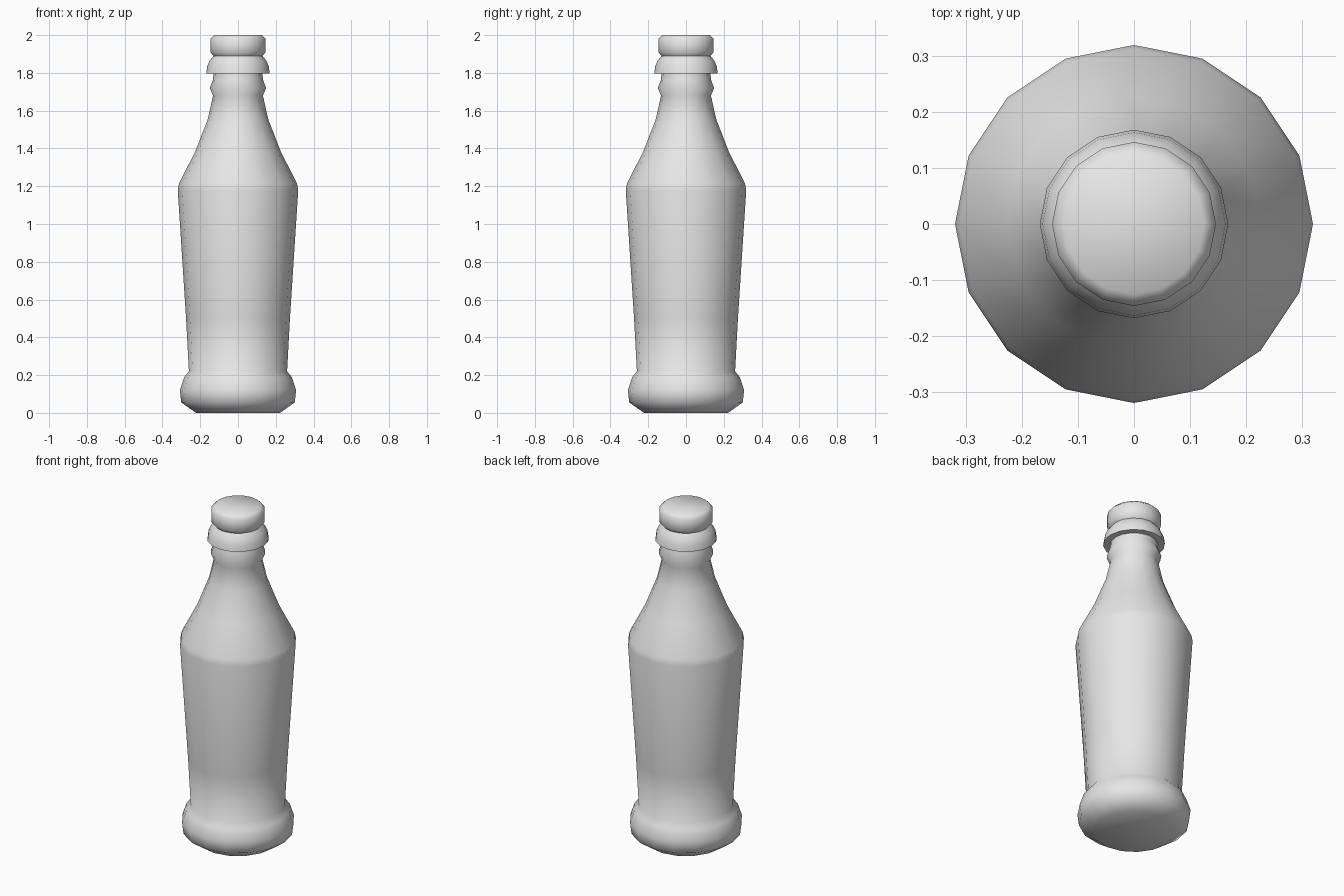
import bpy, bmesh, math

if "Cube" in bpy.data.objects:
    bpy.data.objects.remove(bpy.data.objects["Cube"])

SIDES = 16
grey = bpy.data.materials.new("plain grey")
grey.diffuse_color = (0.8, 0.8, 0.8, 1)
grey.use_nodes = True
grey.node_tree.nodes["Principled BSDF"].inputs["Base Color"].default_value = grey.diffuse_color


def lathe(name, profile, cap_bottom=True, cap_top=True):
    """Revolve (radius, height) points around z into a low-sided solid."""
    bm = bmesh.new()
    rings = []
    for r, z in profile:
        rings.append([bm.verts.new((r * math.cos(2 * math.pi * i / SIDES),
                                    r * math.sin(2 * math.pi * i / SIDES), z))
                      for i in range(SIDES)])
    for a, b in zip(rings, rings[1:]):
        for i in range(SIDES):
            j = (i + 1) % SIDES
            bm.faces.new((a[i], a[j], b[j], b[i]))
    if cap_bottom:
        bm.faces.new(rings[0][::-1])
    if cap_top:
        bm.faces.new(rings[-1])
    me = bpy.data.meshes.new(name)
    bm.to_mesh(me)
    bm.free()
    me.materials.append(grey)
    ob = bpy.data.objects.new(name, me)
    bpy.context.collection.objects.link(ob)
    bpy.ops.object.select_all(action='DESELECT')
    ob.select_set(True)
    bpy.context.view_layer.objects.active = ob
    bpy.ops.object.shade_smooth_by_angle(angle=math.radians(65))
    return ob


# Bottle: bulging foot, tapered body, shoulder, neck with a small bead
lathe("bottle_body", [
    (0.222, 0.0), (0.30, 0.055), (0.308, 0.12), (0.285, 0.19), (0.26, 0.22),
    (0.275, 0.50), (0.319, 1.18), (0.312, 1.215), (0.226, 1.385),
    (0.16, 1.555), (0.132, 1.68), (0.149, 1.72), (0.132, 1.765),
    (0.13, 1.80)], cap_top=False)

# Collar: flared ring with a flat underside
lathe("neck_collar", [
    (0.13, 1.797), (0.168, 1.797), (0.163, 1.835), (0.15, 1.865), (0.13, 1.89)],
    cap_bottom=False, cap_top=False)

# Cap: rounded disc closing the neck
lathe("bottle_cap", [
    (0.13, 1.89), (0.146, 1.91), (0.146, 1.98), (0.125, 2.0)],
    cap_bottom=False)
